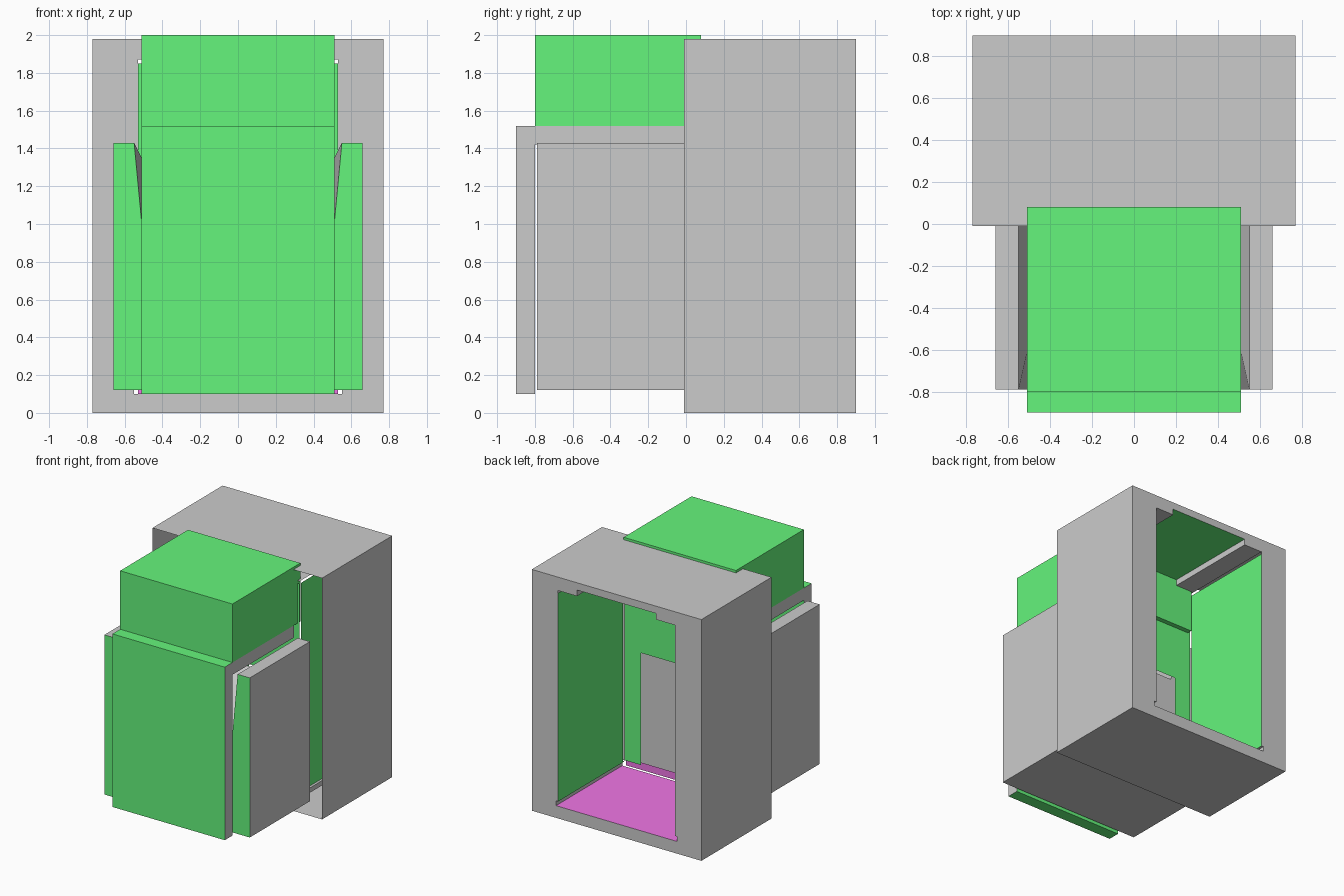
import bpy
import bmesh

if "Cube" in bpy.data.objects:
    bpy.data.objects.remove(bpy.data.objects["Cube"])


def material(name, colour):
    m = bpy.data.materials.new(name)
    m.diffuse_color = (*colour, 1)
    m.use_nodes = True
    m.node_tree.nodes["Principled BSDF"].inputs["Base Color"].default_value = m.diffuse_color
    return m


GREY = material("grey", (0.8, 0.8, 0.8))
GREEN = material("green", (0.13, 0.91, 0.2))
MAGENTA = material("magenta", (0.87, 0.18, 0.79))


def part(name, faces, mirror=True):
    """Flat faces given as (material, points); mirrored across x = 0."""
    bm = bmesh.new()
    mats = []
    for mat, pts in faces:
        if mat not in mats:
            mats.append(mat)
        bm.faces.new([bm.verts.new(p) for p in pts]).material_index = mats.index(mat)
    bmesh.ops.remove_doubles(bm, verts=bm.verts, dist=1e-5)
    me = bpy.data.meshes.new(name)
    bm.to_mesh(me)
    bm.free()
    for m in mats:
        me.materials.append(m)
    ob = bpy.data.objects.new(name, me)
    bpy.context.collection.objects.link(ob)
    if mirror:
        ob.modifiers.new("Mirror", 'MIRROR')
    return ob


def at_y(profile, y):
    return [(x, y, z) for x, z in profile]


def strip(mat, profile, y0, y1):
    """Sweep an open x-z profile along y."""
    return [(mat, [(a, y0, b), (a, y1, b), (c, y1, d), (c, y0, d)])
            for (a, b), (c, d) in zip(profile, profile[1:])]


# Outer cabinet: thin shell, open at the front, framed opening at the back
W, H, Y0, Y1 = 0.77, 1.98, -0.01, 0.9
frame = [(0, 0), (0, 0.1), (0.55, 0.1), (0.55, 0.14), (0.53, 0.14), (0.53, 1.87),
         (0.36, 1.87), (0.36, 1.92), (0, 1.92), (0, H), (W, H), (W, 0)]
part("cabinet_shell",
     strip(GREY, [(0, 0), (W, 0), (W, H), (0, H)], Y0, Y1)
     + [(GREY, at_y(frame, Y1))])

# Inner chamber: green walls and partition with a window
PY = 0.04
partition = [(0, 1.07), (0, 1.85), (0.53, 1.85), (0.53, 0.15), (0.38, 0.15), (0.38, 1.07)]
part("chamber_walls",
     strip(GREEN, [(0.53, 0.14), (0.53, 1.85)], PY + 0.02, Y1)
     + [(GREEN, at_y(partition, PY))])

# Chamber ceiling with a raised middle channel
part("chamber_ceiling",
     strip(GREY, [(0.53, 1.87), (0.36, 1.87), (0.36, 1.92)], PY, Y1)
     + strip(GREEN, [(0.36, 1.92), (0, 1.92)], PY, Y1))

# Chamber floor, side grooves and the riser under the window
part("chamber_floor",
     strip(MAGENTA, [(0, 0.1), (0.55, 0.1)], PY, Y1)
     + strip(GREY, [(0.55, 0.1), (0.55, 0.14), (0.53, 0.14)], PY, Y1)
     + [(MAGENTA, at_y([(0, 0.1), (0, 0.16), (0.53, 0.16), (0.53, 0.1)], PY - 0.02))])

# Front trough: side cheeks with inner faces sloping to a rising floor
F, B = -0.79, -0.01
front = [(0, 0.12), (0.66, 0.12), (0.66, 1.43), (0.55, 1.43), (0.43, 0.16), (0, 0.16)]
back = front[:4] + [(0.377, 1.08), (0, 1.08)]
f, b = at_y(front, F), at_y(back, B)
trough = [(GREEN, f), (GREY, b[::-1])]
for i in (0, 1, 2, 4):
    trough.append((GREY, [f[i], b[i], b[i + 1], f[i + 1]]))
trough += [(GREY, [f[3], b[3], b[4]]), (GREY, [f[3], b[4], f[4]])]
part("front_trough", trough)

# Lid: L-shaped front panel and top plate, grey ends
LX = 0.51
lid = [(-0.9, 0.1), (-0.8, 0.1), (-0.8, 1.42), (0, 1.42), (0, 1.52), (-0.9, 1.52)]
faces = [(GREY, [(LX, y, z) for y, z in lid])]
for (y0, z0), (y1, z1) in zip(lid, lid[1:] + lid[:1]):
    faces.append((GREEN, [(0, y0, z0), (0, y1, z1), (LX, y1, z1), (LX, y0, z0)]))
part("front_lid", faces)

# Upper green box sitting on the lid
rect = [(0, 1.52), (LX, 1.52), (LX, 2.0), (0, 2.0)]
part("upper_box", strip(GREEN, rect, -0.8, 0.08)
     + [(GREEN, at_y(rect, -0.8)), (GREEN, at_y(rect, 0.08)[::-1])])

# Consistent normals: closed parts outward
for name in ("front_trough", "front_lid", "upper_box", "cabinet_shell"):
    me = bpy.data.objects[name].data
    bm = bmesh.new()
    bm.from_mesh(me)
    bmesh.ops.recalc_face_normals(bm, faces=bm.faces)
    bm.to_mesh(me)
    bm.free()
